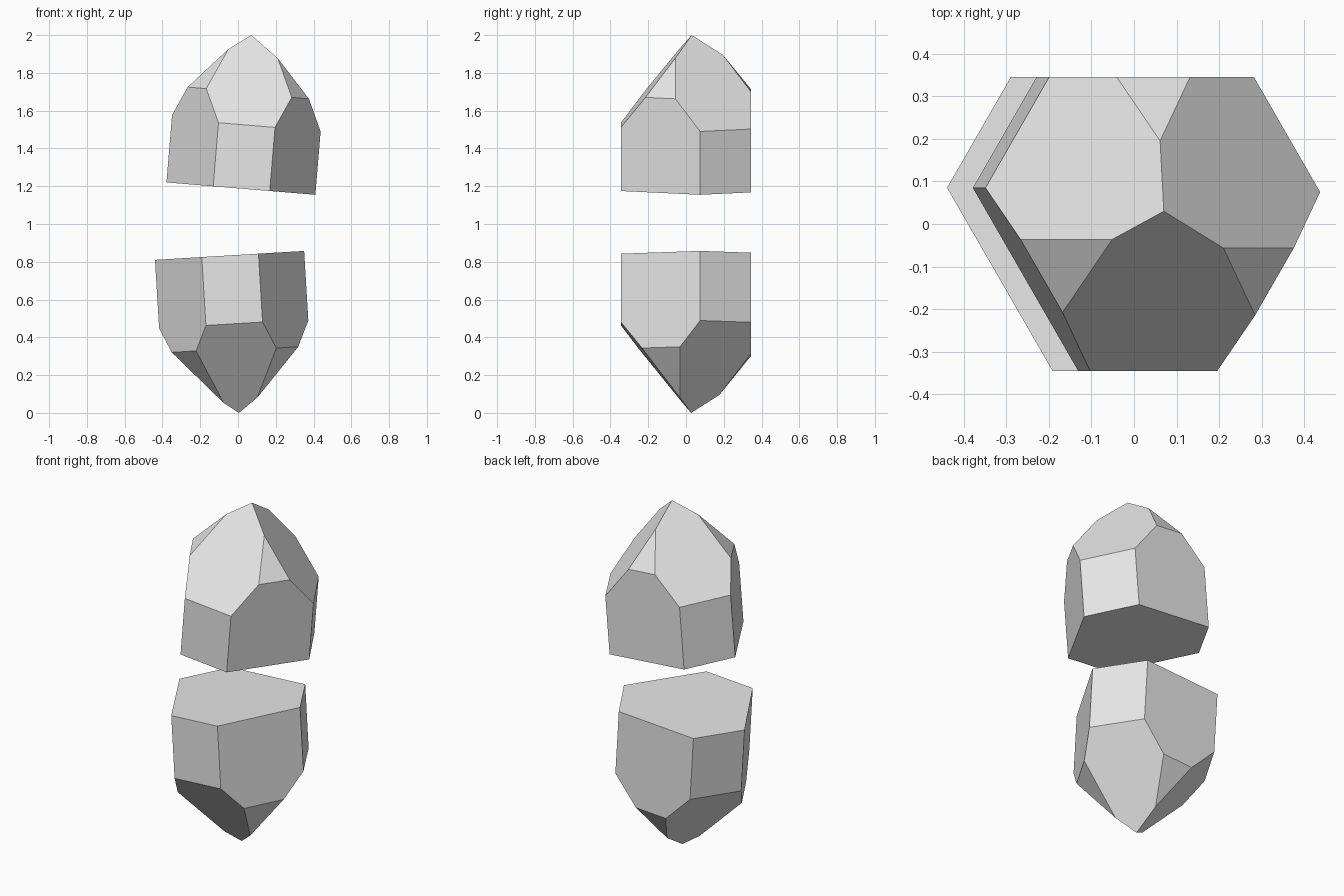
import bpy, bmesh, math
from mathutils import Vector, Matrix

if "Cube" in bpy.data.objects:
    bpy.data.objects.remove(bpy.data.objects["Cube"])

stone = bpy.data.materials.new("pale_grey_stone")
stone.diffuse_color = (0.8, 0.8, 0.8, 1)
stone.use_nodes = True
stone.node_tree.nodes["Principled BSDF"].inputs["Base Color"].default_value = stone.diffuse_color

# Prism side distances from the axis, by azimuth in degrees
SIDES = {30: 0.376, 90: 0.345, 150: 0.389, 210: 0.304, 270: 0.345, 330: 0.301}
CAP_ANGLE = math.radians(51.8)  # cap face normals, measured from the axis


def direction(azimuth, polar):
    a = math.radians(azimuth)
    return Vector((math.sin(polar) * math.cos(a),
                   math.sin(polar) * math.sin(a), math.cos(polar)))


def crystal_half(name, base, tilt, apex, up, trims):
    """Cut a block down to a hexagonal prism with a six-faced point.
    trims: how far each cap face lies inside the apex, by azimuth."""
    rot = Matrix.Rotation(math.atan(tilt), 3, 'Y')
    base, apex = Vector(base), Vector(apex)
    cuts = [(base, rot @ Vector((0, 0, -up)))]              # flat split face
    for az, dist in SIDES.items():                          # prism sides
        n = rot @ direction(az, math.pi / 2)
        cuts.append((base + n * dist, n))
    for az, trim in trims.items():                          # pointed cap
        n = direction(az, CAP_ANGLE)
        n.z *= up
        n = rot @ n
        cuts.append((apex + n * trim, n))

    bm = bmesh.new()
    bmesh.ops.create_cube(bm, size=6)
    for co, n in cuts:
        geom = bm.verts[:] + bm.edges[:] + bm.faces[:]
        res = bmesh.ops.bisect_plane(bm, geom=geom, dist=1e-5, plane_co=co,
                                     plane_no=n, clear_outer=True)
        rim = [e for e in res["geom_cut"] if isinstance(e, bmesh.types.BMEdge)]
        if rim:
            bmesh.ops.contextual_create(bm, geom=rim)
    bmesh.ops.remove_doubles(bm, verts=bm.verts[:], dist=0.001)
    bmesh.ops.recalc_face_normals(bm, faces=bm.faces[:])
    mesh = bpy.data.meshes.new(name)
    bm.to_mesh(mesh)
    bm.free()
    mesh.materials.append(stone)
    ob = bpy.data.objects.new(name, mesh)
    bpy.context.collection.objects.link(ob)


# Upper half, leaning right
crystal_half("upper_crystal_half", (0.02, 0, 1.187), 0.083, (0.07, 0.03, 2.0), 1,
             {270: 0, 30: 0, 150: 0, 210: 0.052, 330: 0.068, 90: 0.065})
# Lower half, pointing down
crystal_half("lower_crystal_half", (-0.04, 0, 0.834), -0.06, (0.005, 0.027, 0.0), -1,
             {270: 0, 30: 0, 150: 0, 210: 0.035, 330: 0.046, 90: 0.059})
